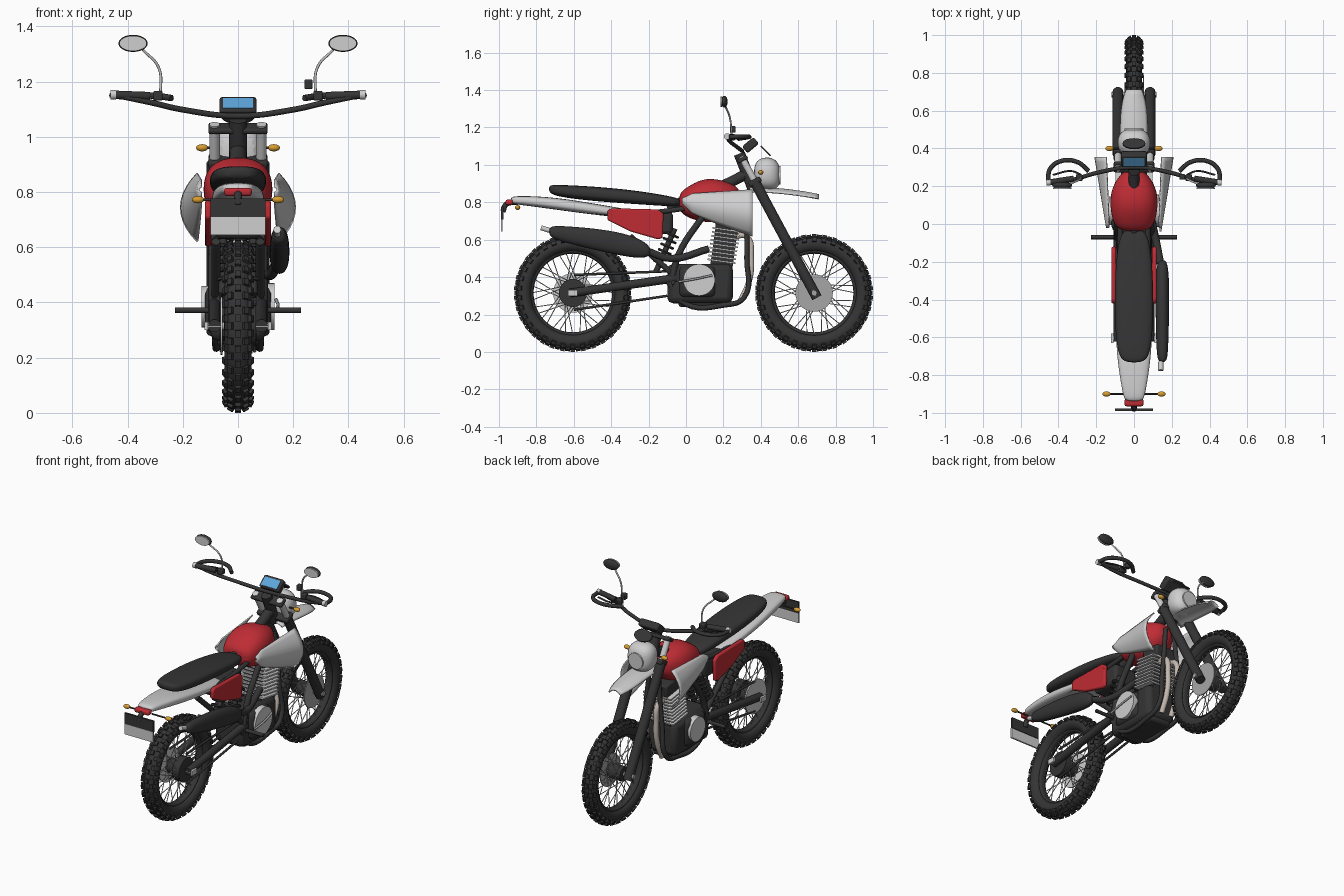
import bpy, bmesh
from math import pi, cos, sin, radians, copysign
from mathutils import Matrix, Vector

if "Cube" in bpy.data.objects:
    bpy.data.objects.remove(bpy.data.objects["Cube"])
made = []


def material(name, r, g, b):
    m = bpy.data.materials.new(name)
    m.use_nodes = True
    m.diffuse_color = (r, g, b, 1)
    m.node_tree.nodes["Principled BSDF"].inputs["Base Color"].default_value = (r, g, b, 1)
    return m


BLACK = material("dark rubber", .035, .035, .036)
GREY = material("light grey", .62, .62, .62)
METAL = material("metal grey", .38, .38, .38)
RED = material("red paint", .52, .025, .035)
BLUE = material("screen blue", .11, .38, .7)
AMBER = material("amber", .68, .33, .03)
BEIGE = material("warm steel", .55, .48, .43)


def finish(o, name, mat):
    o.name = name
    o.data.materials.clear()
    o.data.materials.append(mat)
    made.append(o)
    return o


def from_bmesh(bm, name, mat):
    bmesh.ops.recalc_face_normals(bm, faces=bm.faces)
    me = bpy.data.meshes.new(name)
    bm.to_mesh(me)
    bm.free()
    o = bpy.data.objects.new(name, me)
    bpy.context.collection.objects.link(o)
    return finish(o, name, mat)


def bevel(o, width):
    m = o.modifiers.new("bevel", "BEVEL")
    m.width, m.segments = width, 2


def box(name, loc, size, mat, tilt=0, round_by=0):
    bpy.ops.mesh.primitive_cube_add(size=1, location=loc, rotation=(tilt, 0, 0))
    o = bpy.context.object
    o.scale = size
    bpy.ops.object.transform_apply(location=False, rotation=False)
    if round_by:
        bevel(o, round_by)
    return finish(o, name, mat)


def disc(name, loc, r, depth, mat, rot=(0, pi / 2, 0), stretch=(1, 1, 1)):
    bpy.ops.mesh.primitive_cylinder_add(vertices=32, radius=r, depth=depth, location=loc, rotation=rot)
    bpy.context.object.scale = stretch
    return finish(bpy.context.object, name, mat)


def ball(name, loc, size, mat):
    bpy.ops.mesh.primitive_uv_sphere_add(segments=20, ring_count=12, radius=1, location=loc)
    bpy.context.object.scale = size
    return finish(bpy.context.object, name, mat)


def tube(name, pts, r, mat):
    cu = bpy.data.curves.new(name, "CURVE")
    cu.dimensions, cu.bevel_depth, cu.bevel_resolution = "3D", r, 3
    cu.use_fill_caps, cu.resolution_u = True, 6
    sp = cu.splines.new("BEZIER")
    sp.bezier_points.add(len(pts) - 1)
    for b, p in zip(sp.bezier_points, pts):
        b.co = p
        b.handle_left_type = b.handle_right_type = "AUTO"
    o = bpy.data.objects.new(name, cu)
    bpy.context.collection.objects.link(o)
    bpy.ops.object.select_all(action="DESELECT")
    o.select_set(True)
    bpy.context.view_layer.objects.active = o
    bpy.ops.object.convert(target="MESH")
    return finish(bpy.context.object, name, mat)


def loft(name, stations, mat, power=2, cx=0, n=16):
    """Skin rounded sections given as (y, z centre, half width, half height)."""
    bm, rings = bmesh.new(), []
    for y, z, w, h in stations:
        ring = []
        for i in range(n):
            c, s = cos(2 * pi * (i + .5) / n), sin(2 * pi * (i + .5) / n)
            ring.append(bm.verts.new((cx + w * copysign(abs(c) ** (2 / power), c), y,
                                      z + h * copysign(abs(s) ** (2 / power), s))))
        rings.append(ring)
    for a, b in zip(rings, rings[1:]):
        for i in range(n):
            bm.faces.new((a[i], a[i - 1], b[i - 1], b[i]))
    bm.faces.new(rings[0])
    bm.faces.new(rings[-1])
    o = from_bmesh(bm, name, mat)
    o.modifiers.new("smooth", "SUBSURF").levels = 2
    return o


def patch(name, f, mat, thick, nu=14, nv=10):
    """Thin curved sheet from a function of u and v."""
    bm = bmesh.new()
    g = [[bm.verts.new(f(i / nu, j / nv)) for j in range(nv + 1)] for i in range(nu + 1)]
    for i in range(nu):
        for j in range(nv):
            bm.faces.new((g[i][j], g[i + 1][j], g[i + 1][j + 1], g[i][j + 1]))
    o = from_bmesh(bm, name, mat)
    m = o.modifiers.new("thickness", "SOLIDIFY")
    m.thickness, m.offset = thick, 0
    return o


def panel(name, outline, x, thick, mat, round_by):
    bm = bmesh.new()
    face = bm.faces.new([bm.verts.new((x - thick / 2, y, z)) for y, z in outline])
    ext = bmesh.ops.extrude_face_region(bm, geom=[face])["geom"]
    bmesh.ops.translate(bm, vec=(thick, 0, 0), verts=[v for v in ext if isinstance(v, bmesh.types.BMVert)])
    bevel(from_bmesh(bm, name, mat), round_by)


def wheel(name, y, wide):
    z = .315
    for part, major, minor in (("tyre", .262, .043), ("rim", .222, .012)):
        bpy.ops.mesh.primitive_torus_add(major_radius=major, minor_radius=minor, major_segments=56,
                                         minor_segments=16, location=(0, y, z), rotation=(0, pi / 2, 0))
        bpy.context.object.scale.z = wide if part == "tyre" else 2
        finish(bpy.context.object, name + "_" + part, BLACK)
    # tread blocks in staggered rows
    bm = bmesh.new()
    for row, phi in enumerate((-62, -32, 0, 32, 62)):
        for k in range(34):
            turn = Matrix.Rotation(2 * pi * (k + row % 2 / 2) / 34, 4, "X")
            place = Matrix.Translation((sin(radians(phi)) * .045 * wide, 0, .262 + cos(radians(phi)) * .045))
            bmesh.ops.create_cube(bm, size=1, matrix=Matrix.Translation((0, y, z)) @ turn @ place @
                                  Matrix.Rotation(radians(phi), 4, "Y") @ Matrix.Diagonal((.02, .025, .016, 1)))
    from_bmesh(bm, name + "_tread", BLACK)
    # crossed wire spokes
    bm = bmesh.new()
    for k in range(36):
        a, side = 2 * pi * k / 36, 1 if k % 2 else -1
        b = a + (.9 if k % 4 < 2 else -.9)
        p = Vector((side * .035, .05 * cos(b), .05 * sin(b)))
        q = Vector((0, .222 * cos(a), .222 * sin(a)))
        m = Matrix.Translation((p + q) / 2 + Vector((0, y, z))) @ (q - p).to_track_quat("Z", "Y").to_matrix().to_4x4()
        bmesh.ops.create_cone(bm, segments=5, radius1=.0026, radius2=.0026, depth=(q - p).length, matrix=m)
    from_bmesh(bm, name + "_spokes", GREY)
    disc(name + "_hub", (0, y, z), .045, .1, BLACK)
    disc(name + "_axle", (0, y, z), .015, .24, METAL)


# wheels, brake disc, sprocket
wheel("rear_wheel", -.605, 1.15)
wheel("front_wheel", .685, .98)
disc("front_brake_disc", (.05, .685, .315), .1, .006, METAL)
disc("rear_sprocket", (-.06, -.605, .315), .105, .008, GREY)
disc("rear_hub_drum", (.04, -.605, .315), .075, .05, BLACK)

# fuel tank, seat, tail
loft("fuel_tank", [(-.04, .8, .07, .045), (0, .8, .112, .08), (.09, .81, .13, .122),
                   (.18, .81, .125, .115), (.25, .82, .085, .08), (.29, .83, .04, .04)], RED, 2.4)
loft("seat", [(-.735, .872, .05, .02), (-.69, .862, .09, .033), (-.5, .846, .105, .04),
              (-.3, .83, .103, .038), (-.12, .81, .09, .03), (-.02, .797, .06, .022)], BLACK, 3)
loft("rear_fender", [(-.94, .81, .05, .018), (-.9, .812, .06, .024), (-.7, .795, .095, .034),
                     (-.46, .758, .1, .03), (-.2, .725, .08, .02)], GREY, 3)
box("tail_light", (0, -.945, .8), (.1, .04, .03), RED, 0, .01)
box("plate_bracket", (0, -.982, .742), (.2, .012, .07), BLACK)
box("number_plate", (0, -.985, .677), (.2, .01, .066), GREY)
tube("plate_arm", [(0, -.98, .75), (0, -.96, .79), (0, -.9, .8)], .015, BLACK)

# front fender, headlight, instruments
patch("front_fender", lambda u, v: ((2 * v - 1) * .072 * (1 - .45 * u ** 5), .34 + .37 * u,
                                    .878 - .038 * u ** 2 - .022 * (2 * v - 1) ** 2), GREY, .008)
loft("headlight_shell", [(.36, .95, .07, .07), (.42, .955, .092, .09), (.47, .95, .085, .088),
                         (.505, .945, .05, .055)], GREY, 2.5)
disc("headlight_lens", (0, .495, .945), .05, .02, GREY, (pi / 2, 0, 0))
disc("wind_deflector", (0, .425, 1.075), .06, .008, BLACK, (radians(-45), 0, 0), (1, .62, 1))
box("instrument_case", (0, .345, 1.105), (.135, .045, .08), BLACK, radians(-50), .01)
box("instrument_screen", (0, .328, 1.12), (.11, .004, .056), BLUE, radians(-50))
tube("steering_head", [(0, .36, .87), (0, .285, 1.06)], .032, BLACK)
box("upper_clamp", (0, .302, 1.03), (.215, .06, .022), BLACK, radians(28), .008)
box("lower_clamp", (0, .368, .91), (.215, .07, .03), BLACK, radians(28), .008)

# handlebar
tube("handlebar", [(-.44, .22, 1.15), (-.32, .235, 1.125), (-.2, .27, 1.098), (0, .3, 1.075),
                   (.2, .27, 1.098), (.32, .235, 1.125), (.44, .22, 1.15)], .011, BLACK)
box("brake_reservoir", (.255, .25, 1.19), (.03, .03, .035), BLACK, 0, .005)

for s, side in ((1, "left"), (-1, "right")):
    # grips, hand guards, mirrors
    tube(side + "_grip", [(s * .45, .22, 1.152), (s * .32, .24, 1.147)], .016, BLACK)
    disc(side + "_grip_end", (s * .452, .22, 1.152), .017, .02, GREY)
    box(side + "_lever_clamp", (s * .29, .245, 1.148), (.035, .035, .035), BLACK, 0, .006)
    tube(side + "_lever", [(s * .28, .26, 1.145), (s * .33, .28, 1.142), (s * .43, .26, 1.14)], .005, BLACK)
    tube(side + "_hand_guard", [(s * .455, .23, 1.15), (s * .445, .29, 1.15), (s * .39, .332, 1.15),
                                (s * .3, .328, 1.148), (s * .24, .28, 1.14)], .012, BLACK)
    tube(side + "_mirror_stem", [(s * .28, .245, 1.15), (s * .287, .235, 1.25), (s * .345, .21, 1.315)], .005, GREY)
    ball(side + "_mirror", (s * .38, .205, 1.338), (.053, .018, .031), BLACK)
    disc(side + "_mirror_glass", (s * .38, .188, 1.338), .03, .008, GREY, (pi / 2, 0, 0), (1.65, .92, 1))
    # front fork
    tube(side + "_fork_slider", [(s * .085, .7, .29), (s * .085, .37, .905)], .029, BLACK)
    tube(side + "_fork_tube", [(s * .085, .385, .88), (s * .085, .295, 1.045)], .019, GREY)
    # turn signals
    for end, y, z, x in (("front", .4, .96, .13), ("rear", -.9, .772, .145)):
        tube(f"{side}_{end}_signal_stalk", [(s * .03, y, z), (s * x, y, z)], .005, BLACK)
        ball(f"{side}_{end}_signal", (s * x, y, z), (.022, .014, .013), AMBER)

    # tank shroud
    def shroud(u, v, s=s):
        top, low = .842 + .025 * u, .775 - .155 * u ** .8
        end = min(1, .35 + u * 5)
        mid, half = (top + low) / 2, (top - low) / 2 * end
        bulge = (.012 + .048 * u) * (1 - (2 * v - 1) ** 2)
        return (s * (.132 + .014 * u + bulge), -.02 + .375 * u, mid + half * (2 * v - 1))
    patch(side + "_tank_shroud", shroud, GREY, .008)
    panel(side + "_side_panel", [(-.42, .755), (-.4, .768), (-.15, .762), (-.12, .74), (-.125, .61),
                                 (-.15, .602), (-.3, .645), (-.42, .705)], s * .108, .024, RED, .008)
    # swingarm, frame, pegs
    tube(side + "_swingarm", [(s * .085, -.62, .315), (s * .085, -.05, .395)], .024, BLACK)
    box(side + "_axle_block", (s * .115, -.605, .315), (.012, .05, .03), GREY)
    tube(side + "_rear_frame_strut", [(s * .08, -.3, .62), (s * .08, -.02, .37)], .016, BLACK)
    tube(side + "_seat_rail", [(s * .07, .1, .78), (s * .075, -.3, .74), (s * .06, -.7, .78)], .014, BLACK)
    tube(side + "_mid_frame", [(s * .085, .1, .74), (s * .09, -.04, .52), (s * .09, -.08, .36)], .018, BLACK)
    tube(side + "_cradle", [(s * .03, .32, .82), (s * .06, .325, .5), (s * .08, .31, .29), (s * .08, .2, .25),
                            (s * .08, 0, .255), (s * .09, -.1, .38)], .014, BLACK)
    tube(side + "_foot_peg", [(s * .09, -.07, .372), (s * .228, -.07, .372)], .011, BLACK)
    tube(side + "_exhaust_header", [(s * .035, .25, .61), (s * .035, .32, .62), (s * .035, .348, .5),
                                    (s * .035, .335, .37), (s * .035, .29, .27)], .016, BEIGE)
    disc(side + "_engine_cover", (s * .115, .07, .385), .085 if s > 0 else .075, .035, GREY)
    # chain runs on the sprocket side, brake rod on the other
    tube(side + "_upper_run", [(s * .06, -.6, .412), (s * .06, 0, .435)], .007, BLACK)
    tube(side + "_lower_run", [(s * .06, -.6, .225), (s * .06, -.1, .3)], .007, BLACK)

# frame spine, engine, cylinder
tube("frame_spine", [(0, .34, .96), (0, .2, .89), (0, -.1, .77)], .03, BLACK)
box("engine_case", (0, .075, .365), (.2, .35, .21), BLACK, 0, .03)
box("engine_sump", (0, .1, .265), (.15, .28, .05), BLACK, 0, .015)
box("clutch_case", (0, .06, .375), (.24, .2, .17), BLACK, 0, .03)
box("cylinder_core", (0, .205, .57), (.13, .12, .24), BLACK, radians(-8))
box("cylinder_head", (0, .225, .69), (.14, .13, .08), BLACK, radians(-8), .01)
for i in range(9):
    box("cooling_fin", (0, .19 + .0032 * i, .485 + .021 * i), (.195, .15, .009), GREY, radians(-8))
tube("kick_lever", [(.138, .14, .41), (.145, .05, .39), (.14, -.04, .375)], .006, METAL)
box("airbox", (0, -.17, .69), (.16, .2, .12), BLACK, 0, .02)

# muffler
loft("muffler", [(-.735, .645, .022, .026), (-.68, .634, .032, .043), (-.45, .597, .037, .062),
                 (-.3, .566, .037, .062), (-.22, .545, .03, .045), (-.19, .538, .018, .02)], BLACK, 2.2, .15)
tube("muffler_tip", [(.142, -.73, .65), (.142, -.775, .664)], .014, GREY)
tube("exhaust_link", [(.14, -.21, .54), (.115, -.08, .5), (.07, .12, .55)], .02, BLACK)

# rear shock with coil
a, b = Vector((0, -.16, .43)), Vector((0, -.06, .66))
for s in (1, -1):
    off = Vector((s * .055, 0, 0))
    tube("shock_damper", [a + off, b + off], .016, BLACK)
    for i in range(6):
        bpy.ops.mesh.primitive_torus_add(major_radius=.032, minor_radius=.008, major_segments=20, minor_segments=6,
                                         location=a.lerp(b, .2 + .13 * i) + off, rotation=(radians(-23), 0, 0))
        finish(bpy.context.object, "shock_coil", BLACK)

bpy.ops.object.select_all(action="DESELECT")
for o in made:
    o.select_set(True)
bpy.context.view_layer.objects.active = made[0]
bpy.ops.object.shade_smooth_by_angle(angle=radians(40))
